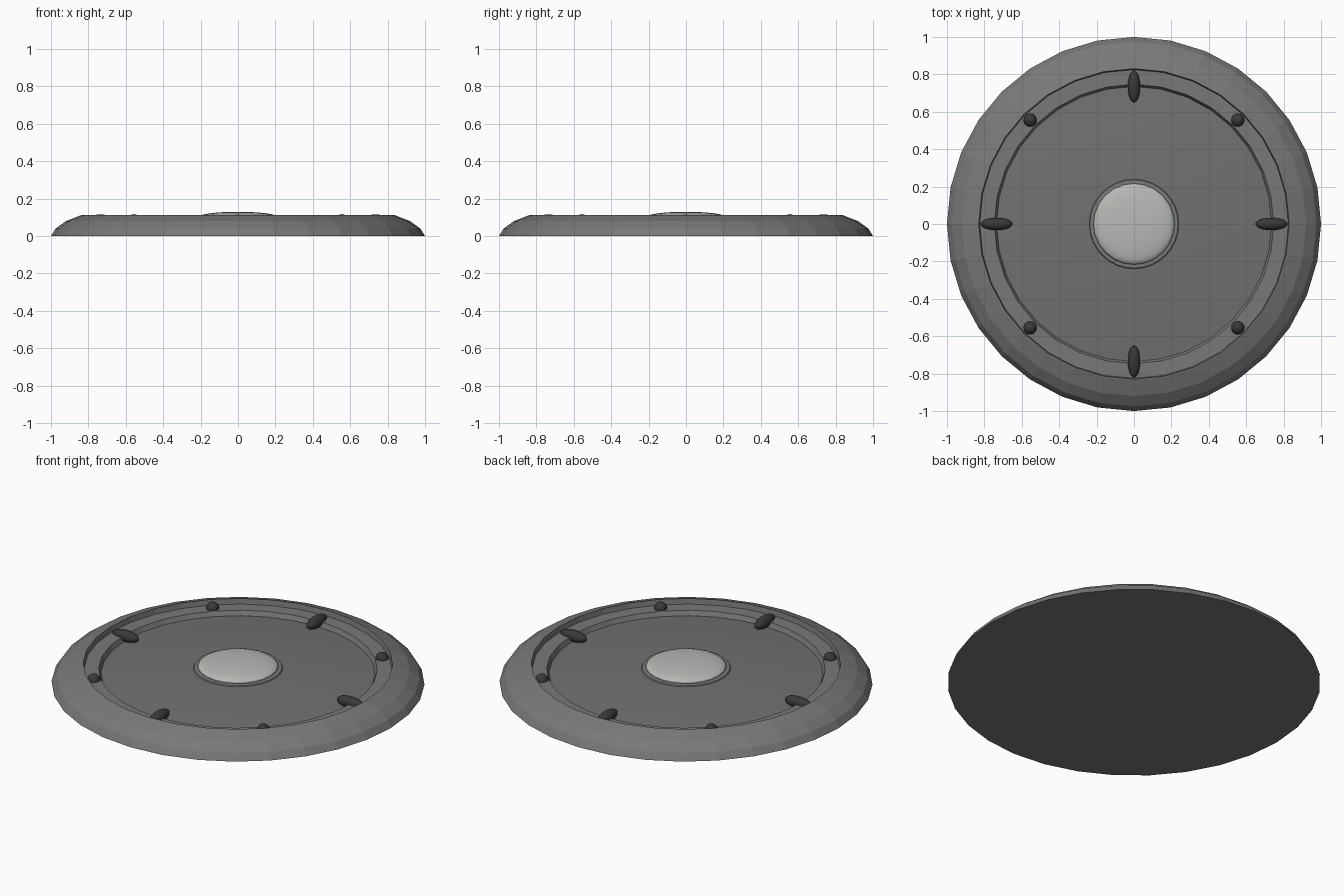
import bpy, bmesh, math

if "Cube" in bpy.data.objects:
    bpy.data.objects.remove(bpy.data.objects["Cube"])

SEG = 32

def material(name, rgb):
    m = bpy.data.materials.new(name)
    m.diffuse_color = (*rgb, 1)
    m.use_nodes = True
    m.node_tree.nodes["Principled BSDF"].inputs["Base Color"].default_value = m.diffuse_color
    return m

body_grey = material("body grey", (0.19, 0.19, 0.19))
floor_grey = material("floor grey", (0.165, 0.165, 0.165))
dark_grey = material("dark grey", (0.04, 0.04, 0.04))
lens_white = material("lens white", (0.47, 0.49, 0.46))

def finish(bm, name, mat, smooth):
    bmesh.ops.recalc_face_normals(bm, faces=bm.faces)
    for f in bm.faces:
        f.smooth = smooth
    me = bpy.data.meshes.new(name)
    bm.to_mesh(me)
    bm.free()
    me.materials.append(mat)
    ob = bpy.data.objects.new(name, me)
    bpy.context.collection.objects.link(ob)
    return ob

def lathe(name, profile, mat, smooth=False):
    """Spin a (radius, height) profile round z; radius 0 closes to a point."""
    bm = bmesh.new()
    rings = []
    for r, z in profile:
        if r == 0:
            rings.append([bm.verts.new((0, 0, z))] * SEG)
        else:
            rings.append([bm.verts.new((r * math.cos(2 * math.pi * i / SEG),
                                        r * math.sin(2 * math.pi * i / SEG), z))
                          for i in range(SEG)])
    for a, b in zip(rings, rings[1:]):
        for i in range(SEG):
            j = (i + 1) % SEG
            bm.faces.new(list(dict.fromkeys((a[i], a[j], b[j], b[i]))))
    return finish(bm, name, mat, smooth)

def ellipsoid(name, loc, scale, angle, mat):
    bm = bmesh.new()
    bmesh.ops.create_uvsphere(bm, u_segments=24, v_segments=12, radius=1)
    bmesh.ops.scale(bm, vec=scale, verts=bm.verts)
    ob = finish(bm, name, mat, True)
    ob.location = loc
    ob.rotation_euler.z = angle
    return ob

# Outer rim with flat underside, inner ledge and step down to the floor
lathe("rim", [(0, 0), (1.0, 0), (0.975, 0.04), (0.92, 0.08), (0.835, 0.113),
              (0.83, 0.113), (0.825, 0.082), (0.747, 0.082), (0.735, 0.055)], body_grey)

# Gently raised floor
lathe("floor", [(0.735, 0.055), (0.6, 0.068), (0.45, 0.079), (0.3, 0.087),
                (0.15, 0.091), (0, 0.092)], floor_grey, True)

# Collar and lens in the middle
lathe("collar", [(0.242, 0.085), (0.236, 0.094), (0.2, 0.096), (0, 0.096)], body_grey)
ellipsoid("lens", (0, 0, 0.1), (0.217, 0.217, 0.03), 0, lens_white)

# Four long lugs and four round studs
for k in range(4):
    a = k * math.pi / 2
    ellipsoid("lug", (0.735 * math.cos(a), 0.735 * math.sin(a), 0.082),
              (0.085, 0.033, 0.033), a, dark_grey)
    b = a + math.pi / 4
    ellipsoid("stud", (0.785 * math.cos(b), 0.785 * math.sin(b), 0.082),
              (0.035, 0.035, 0.035), b, dark_grey)
